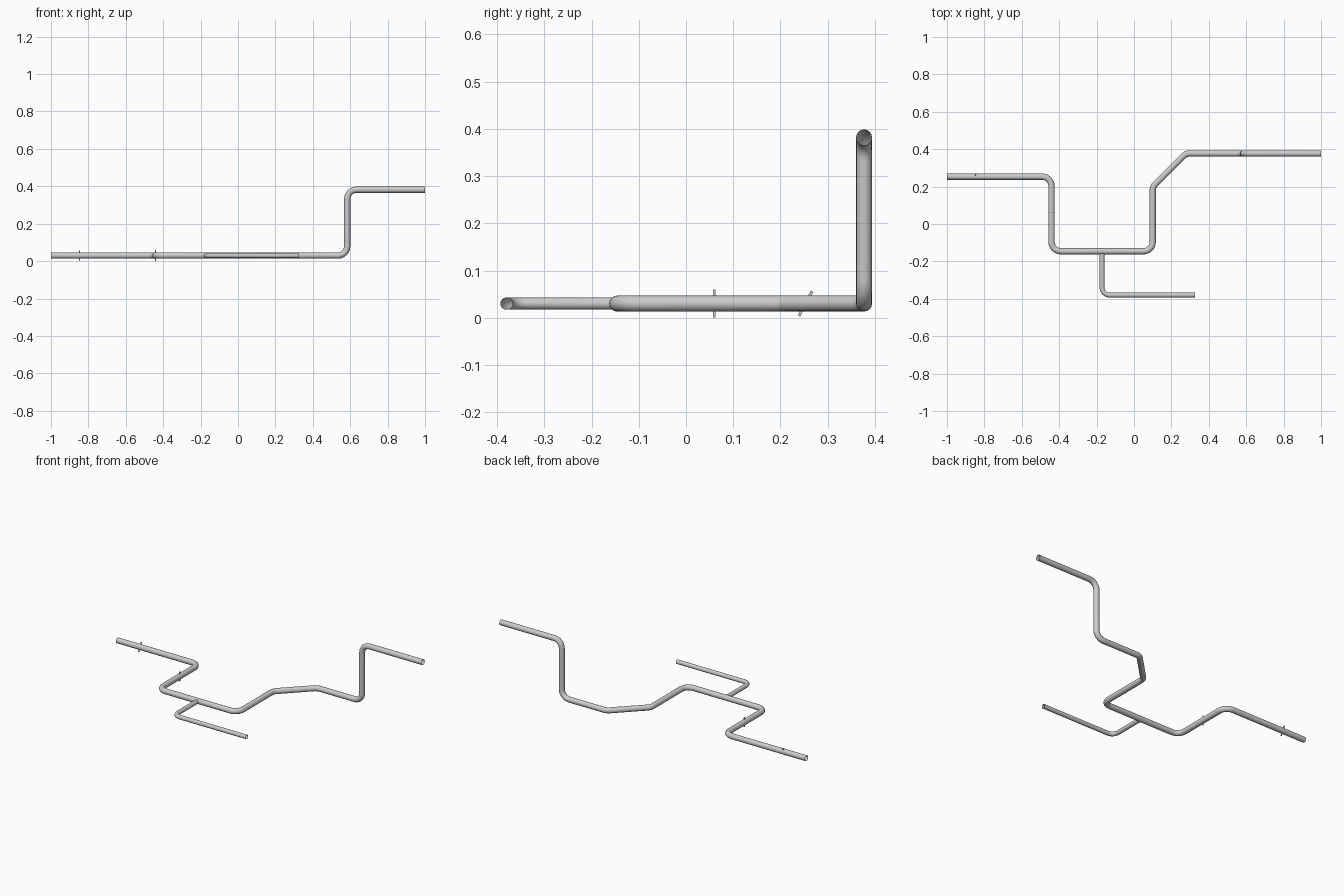
import bpy, math
from mathutils import Vector, Matrix

if "Cube" in bpy.data.objects:
    bpy.data.objects.remove(bpy.data.objects["Cube"])

Z = 0.03  # height of the low run


def fillet(points, radius, steps=6):
    """Round every inner corner of a polyline with an arc."""
    pts = [Vector(p) for p in points]
    out = [pts[0]]
    for a, b, c in zip(pts, pts[1:], pts[2:]):
        u, v = (a - b).normalized(), (c - b).normalized()
        half = u.angle(v) / 2
        centre = b + (u + v).normalized() * radius / math.sin(half)
        start = b + u * radius / math.tan(half) - centre
        end = b + v * radius / math.tan(half) - centre
        axis, turn = start.cross(end).normalized(), start.angle(end)
        for i in range(steps + 1):
            out.append(centre + Matrix.Rotation(turn * i / steps, 3, axis) @ start)
    out.append(pts[-1])
    return out


def pipe(name, points, radius, bend):
    """Open tube swept along a rounded path."""
    path = fillet(points, bend)
    curve = bpy.data.curves.new(name, 'CURVE')
    curve.dimensions = '3D'
    curve.bevel_depth = radius
    curve.bevel_resolution = 6
    spline = curve.splines.new('POLY')
    spline.points.add(len(path) - 1)
    for p, co in zip(spline.points, path):
        p.co = (*co, 1)
    ob = bpy.data.objects.new(name, curve)
    bpy.context.collection.objects.link(ob)
    finish(ob)
    bpy.ops.object.convert(target='MESH')
    bpy.ops.object.shade_smooth_by_angle(angle=math.radians(40))
    return ob


def finish(ob):
    bpy.ops.object.select_all(action='DESELECT')
    ob.select_set(True)
    bpy.context.view_layer.objects.active = ob


def clamp(name, location, turn, tilt):
    """Thin band around the pipe with an ear above and below."""
    place = (Matrix.Translation(location) @ Matrix.Rotation(turn, 4, 'Z')
             @ Matrix.Rotation(tilt, 4, 'X'))
    bpy.ops.mesh.primitive_cylinder_add(vertices=16, radius=0.0175, depth=0.005,
                                        end_fill_type='NOTHING')
    band = bpy.context.object
    band.name = name + "_band"
    band.matrix_world = place @ Matrix.Rotation(math.pi / 2, 4, 'Y')
    bpy.ops.object.shade_smooth_by_angle(angle=math.radians(40))
    for side, label in ((1, "upper"), (-1, "lower")):
        bpy.ops.mesh.primitive_cube_add(size=1)
        ear = bpy.context.object
        ear.name = f"{name}_{label}_ear"
        ear.matrix_world = (place @ Matrix.Translation((0, 0, side * 0.0225))
                            @ Matrix.Diagonal((0.005, 0.006, 0.014, 1)))


# Main pipe: low zigzag run, then a riser to the high end
pipe("main_pipe", [
    (-1, 0.253, Z), (-0.441, 0.253, Z), (-0.441, -0.146, Z), (0.1, -0.146, Z),
    (0.1, 0.199, Z), (0.278, 0.377, Z), (0.584, 0.377, Z),
    (0.584, 0.377, 0.382), (1, 0.377, 0.382)], 0.0168, 0.05)

# Thinner branch teeing off the low run
pipe("branch_pipe", [
    (-0.171, -0.146, Z), (-0.171, -0.38, Z), (0.327, -0.38, Z)], 0.013, 0.04)

# Clamps
clamp("end_clamp", (-0.847, 0.253, Z), 0, math.radians(-28))
clamp("middle_clamp", (-0.441, 0.06, Z), math.pi / 2, 0)
